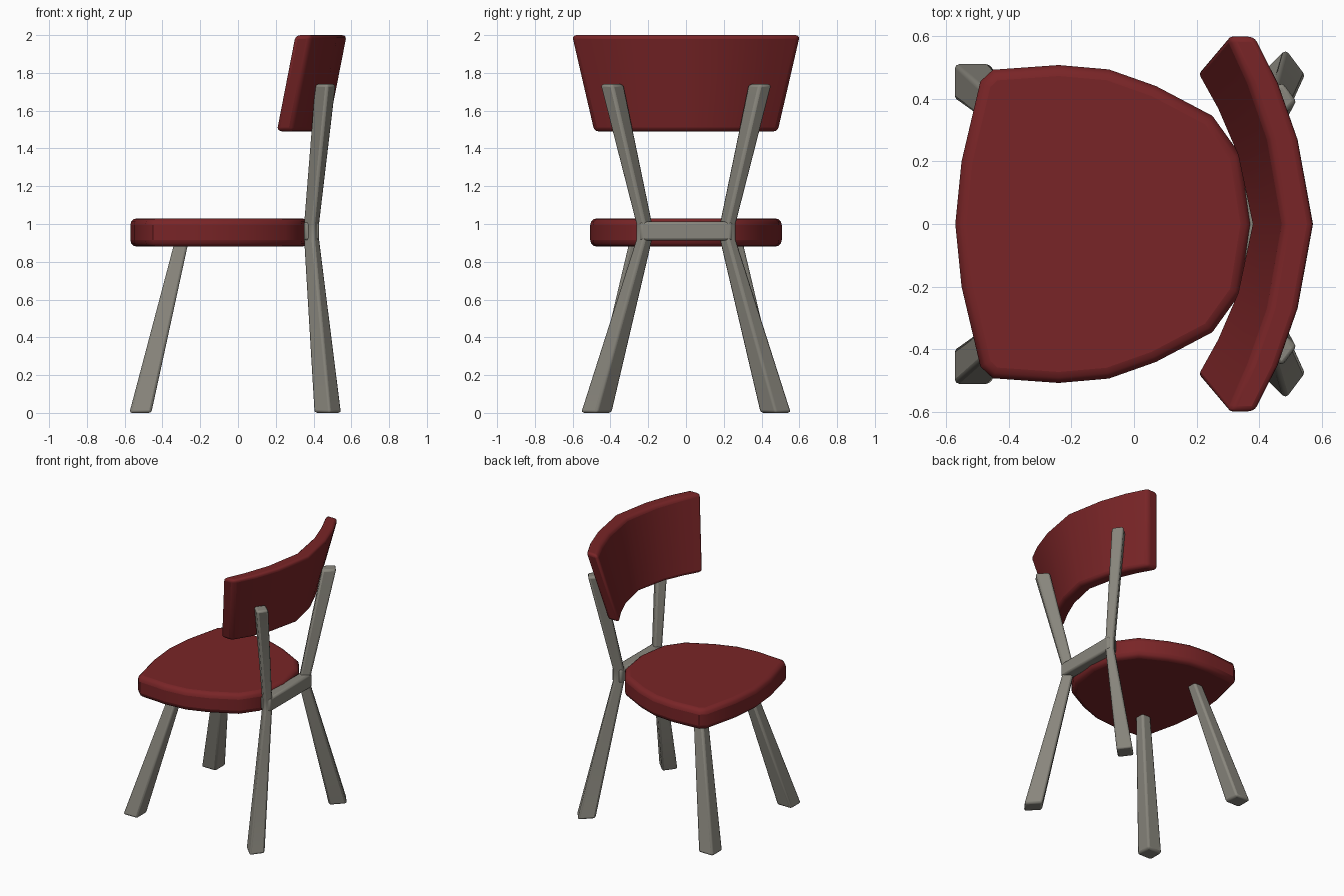
import bpy, bmesh, math

if "Cube" in bpy.data.objects:
    bpy.data.objects.remove(bpy.data.objects["Cube"])


def material(name, rgb):
    m = bpy.data.materials.new(name)
    m.diffuse_color = (*rgb, 1.0)
    m.use_nodes = True
    m.node_tree.nodes["Principled BSDF"].inputs["Base Color"].default_value = m.diffuse_color
    return m


RED = material("dark red upholstery", (0.19, 0.018, 0.02))
GREY = material("warm grey frame", (0.25, 0.24, 0.205))


def loft(name, rings, mat, bevel, segments=2, mirror=False):
    """Skin closed rings of points, cap both ends, bevel and smooth."""
    bm = bmesh.new()
    loops = [[bm.verts.new(p) for p in ring] for ring in rings]
    n = len(loops[0])
    for a, b in zip(loops, loops[1:]):
        for i in range(n):
            j = (i + 1) % n
            bm.faces.new((a[i], a[j], b[j], b[i]))
    bm.faces.new(loops[0][::-1])
    bm.faces.new(loops[-1])
    bmesh.ops.recalc_face_normals(bm, faces=bm.faces)
    me = bpy.data.meshes.new(name)
    bm.to_mesh(me)
    bm.free()
    me.materials.append(mat)
    ob = bpy.data.objects.new(name, me)
    bpy.context.collection.objects.link(ob)
    if mirror:
        mod = ob.modifiers.new("mirror", 'MIRROR')
        mod.use_axis = (False, True, False)
    mod = ob.modifiers.new("bevel", 'BEVEL')
    mod.width = bevel
    mod.segments = segments
    mod.limit_method = 'ANGLE'
    mod.angle_limit = math.radians(40)
    bpy.ops.object.select_all(action='DESELECT')
    ob.select_set(True)
    bpy.context.view_layer.objects.active = ob
    bpy.ops.object.shade_smooth_by_angle(angle=math.radians(35))
    return ob


def square(x, y, z, h):
    return [(x - h, y - h, z), (x + h, y - h, z), (x + h, y + h, z), (x - h, y + h, z)]


def diamond(x, y, z, hx, hy, skew=0.01):
    return [(x + skew, y + hy, z), (x - hx, y, z), (x - skew, y - hy, z), (x + hx, y, z)]


# Seat: half outline mirrored, extruded
half = [(-0.57, 0), (-0.55, 0.2), (-0.49, 0.455), (-0.45, 0.492), (-0.24, 0.507),
        (-0.08, 0.493), (0.07, 0.44), (0.25, 0.345), (0.34, 0.22), (0.375, 0)]
outline = half + [(x, -y) for x, y in half[-2:0:-1]]
loft("seat", [[(x, y, z) for x, y in outline] for z in (0.88, 1.03)], RED, 0.035, 3)

# Backrest: curved, leaning, wider at the top
stations = [(0, 0, 0), (0.45, 0.047, 0.049), (0.75, 0.110, 0.112), (1, 0.178, 0.187)]
sides = [(-f, a, b) for f, a, b in stations[:0:-1]] + stations
rings = []
for f, inner, outer in sides:
    rings.append([(0.375 - inner, 0.485 * f, 1.49), (0.475 - outer, 0.485 * f, 1.49),
                  (0.575 - outer, 0.603 * f, 2.0), (0.475 - inner, 0.603 * f, 2.0)])
loft("backrest", rings, RED, 0.022, 3)

# Front legs
loft("front_leg", [square(-0.517, 0.455, 0.0, 0.058), square(-0.293, 0.258, 0.93, 0.036)],
     GREY, 0.014, mirror=True)

# Rear legs running up into the back posts
loft("rear_leg_and_post", [diamond(0.475, 0.475, 0.0, 0.075, 0.086),
                           diamond(0.39, 0.222, 0.915, 0.045, 0.047),
                           diamond(0.39, 0.222, 1.005, 0.045, 0.047),
                           diamond(0.463, 0.392, 1.74, 0.059, 0.065)],
     GREY, 0.014, mirror=True)

# Rear crossbar joining the posts
loft("crossbar", [[(0.352, y, 0.912), (0.43, y, 0.912), (0.43, y, 1.012), (0.352, y, 1.012)]
                  for y in (-0.245, 0.245)], GREY, 0.014)
